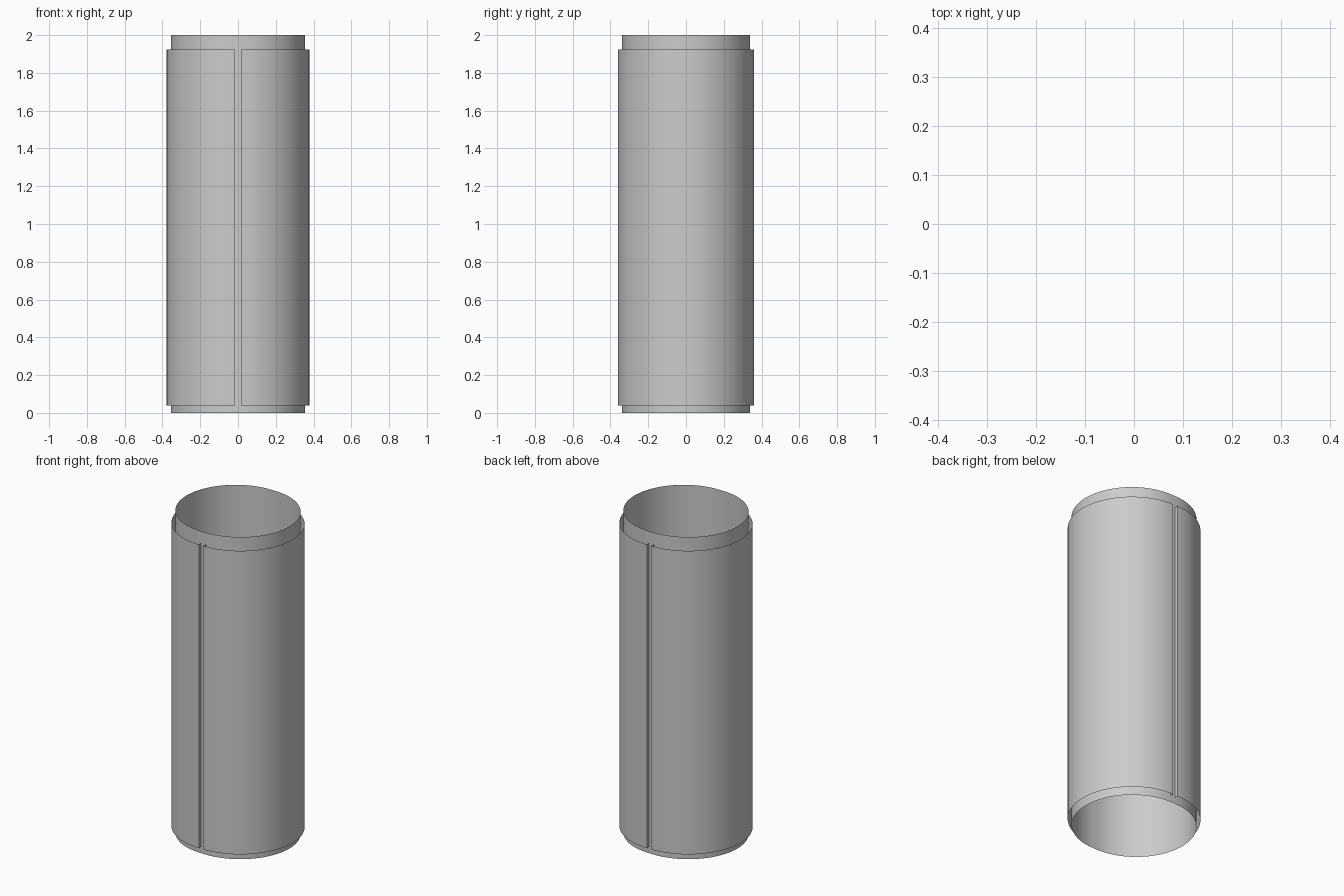
import bpy, bmesh
from math import sin, cos, pi

if "Cube" in bpy.data.objects:
    bpy.data.objects.remove(bpy.data.objects["Cube"])

GAP = 0.0165          # half width of the seam, front and back
R_IN, R_OUT = 0.339, 0.361
SEG = 48              # segments per half circle


def half_arc(radius, side):
    """Half circle shifted sideways away from the seam, counter-clockwise."""
    start = -pi / 2 if side > 0 else pi / 2
    angles = [start + pi * i / SEG for i in range(SEG + 1)]
    return [(side * GAP + radius * cos(a), radius * sin(a)) for a in angles]


def sheet(name, outline, z0, z1, closed=False):
    """Extrude a plan outline straight up into a thin, open-ended wall."""
    bm = bmesh.new()
    low = [bm.verts.new((x, y, z0)) for x, y in outline]
    high = [bm.verts.new((x, y, z1)) for x, y in outline]
    n = len(outline)
    for i in range(n if closed else n - 1):
        j = (i + 1) % n
        bm.faces.new((low[i], low[j], high[j], high[i]))
    mesh = bpy.data.meshes.new(name)
    bm.to_mesh(mesh)
    bm.free()
    obj = bpy.data.objects.new(name, mesh)
    bpy.context.collection.objects.link(obj)
    bpy.ops.object.select_all(action='DESELECT')
    obj.select_set(True)
    bpy.context.view_layer.objects.active = obj
    bpy.ops.object.shade_smooth_by_angle()
    return obj


# Inner sleeve, open at both ends
sheet("inner_sleeve", half_arc(R_IN, 1) + half_arc(R_IN, -1), 0, 2, closed=True)

# Outer half shells, with narrow return walls down to the sleeve at the seams
for label, side in (("right", 1), ("left", -1)):
    arc = half_arc(R_OUT, side)
    inner = half_arc(R_IN, side)
    sheet(label + "_outer_shell", [inner[0]] + arc + [inner[-1]], 0.04, 1.925)
